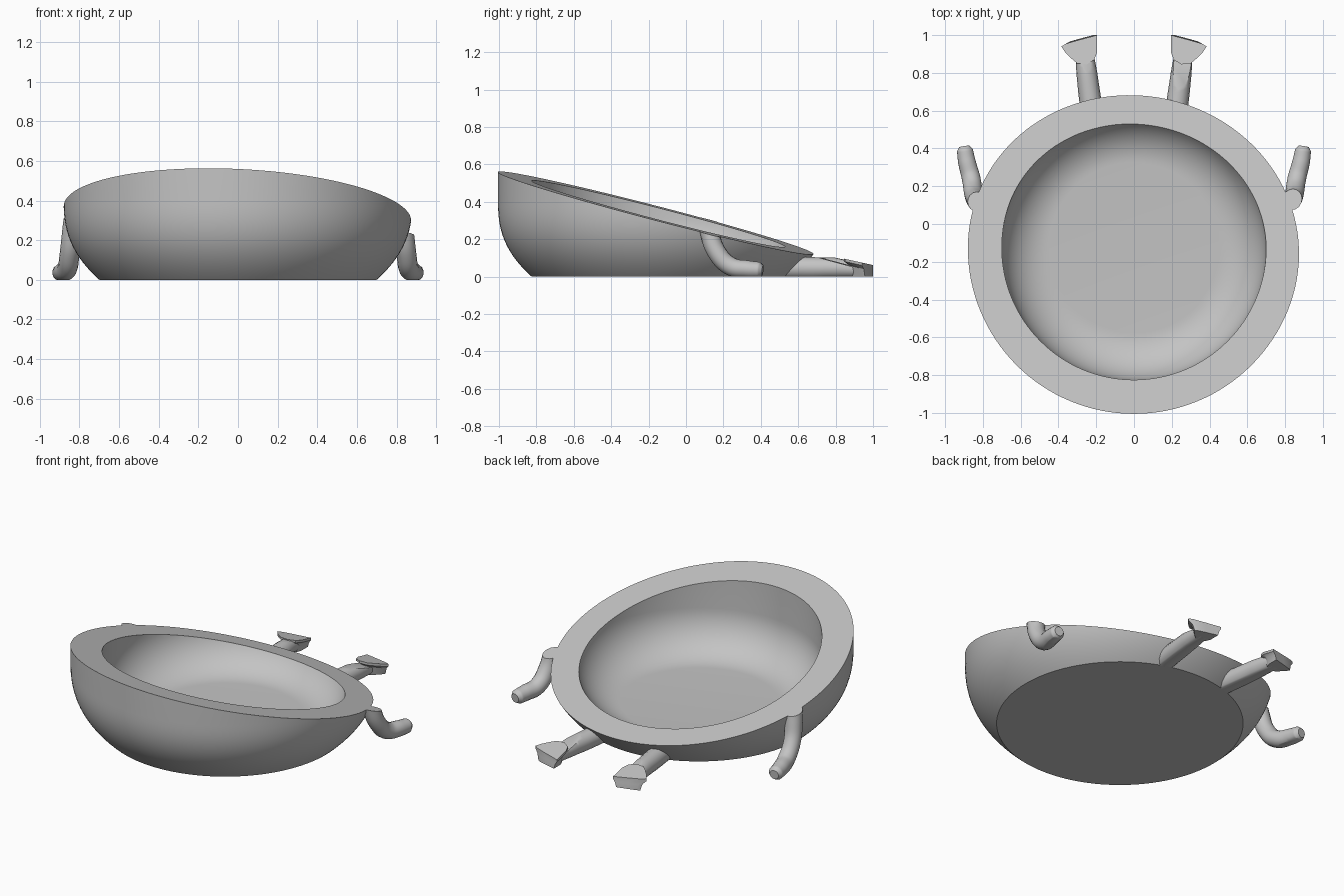
import bpy, bmesh, math
from mathutils import Vector

cube = bpy.data.objects.get("Cube")
if cube:
    bpy.data.objects.remove(cube, do_unlink=True)

grey = bpy.data.materials.new("plain grey")
grey.use_nodes = True
grey.diffuse_color = (0.55, 0.55, 0.55, 1)
grey.node_tree.nodes["Principled BSDF"].inputs["Base Color"].default_value = (0.55, 0.55, 0.55, 1)

# Tilted rim plane: z = 0.298 - 0.045 x - 0.26 y
RIM_POINT = Vector((0, 0, 0.298))
RIM_NORMAL = Vector((0.045, 0.26, 1)).normalized()
CENTRE_Y = -0.125


def cut(bm, point, normal):
    """Remove everything on the normal side and return the new cut edges."""
    res = bmesh.ops.bisect_plane(bm, geom=bm.verts[:] + bm.edges[:] + bm.faces[:], dist=1e-5,
                                 plane_co=point, plane_no=normal, clear_outer=True)
    return [g for g in res["geom_cut"] if isinstance(g, bmesh.types.BMEdge)]


def finish(bm, name, angle=30):
    bmesh.ops.recalc_face_normals(bm, faces=bm.faces[:])
    me = bpy.data.meshes.new(name)
    bm.to_mesh(me)
    bm.free()
    me.materials.append(grey)
    ob = bpy.data.objects.new(name, me)
    bpy.context.scene.collection.objects.link(ob)
    bpy.ops.object.select_all(action='DESELECT')
    ob.select_set(True)
    bpy.context.view_layer.objects.active = ob
    bpy.ops.object.shade_smooth_by_angle(angle=math.radians(angle))
    return ob


def loft(bm, rings):
    """Join rings of points with quads and cap both ends."""
    loops = [[bm.verts.new(p) for p in ring] for ring in rings]
    n = len(loops[0])
    for a, b in zip(loops, loops[1:]):
        for i in range(n):
            j = (i + 1) % n
            bm.faces.new((a[i], a[j], b[j], b[i]))
    bm.faces.new(loops[0][::-1])
    bm.faces.new(loops[-1])


def tube(name, points, radii):
    """Smooth bevelled spline, trimmed by the rim plane and the ground."""
    cu = bpy.data.curves.new(name, 'CURVE')
    cu.dimensions = '3D'
    cu.bevel_depth = 1.0
    cu.bevel_resolution = 6
    cu.use_fill_caps = True
    sp = cu.splines.new('BEZIER')
    sp.bezier_points.add(len(points) - 1)
    sp.resolution_u = 8
    for bp, p, r in zip(sp.bezier_points, points, radii):
        bp.co = p
        bp.radius = r
        bp.handle_left_type = bp.handle_right_type = 'AUTO'
    tmp = bpy.data.objects.new(name + "_path", cu)
    bpy.context.scene.collection.objects.link(tmp)
    me = bpy.data.meshes.new_from_object(tmp.evaluated_get(bpy.context.evaluated_depsgraph_get()))
    bpy.data.objects.remove(tmp, do_unlink=True)
    bm = bmesh.new()
    bm.from_mesh(me)
    bpy.data.meshes.remove(me)
    bmesh.ops.remove_doubles(bm, verts=bm.verts[:], dist=1e-5)
    for point, normal in ((RIM_POINT, RIM_NORMAL), (Vector((0, 0, 0)), Vector((0, 0, -1)))):
        edges = cut(bm, point, normal)
        if edges:
            bmesh.ops.edgeloop_fill(bm, edges=edges)
    return finish(bm, name, 45)


# Bowl: round outer wall and rounded hollow, sliced by the tilted rim plane
outer = []
for i in range(17):
    z = 0.4 * (i / 16) ** 1.3
    outer.append((0.70 + 0.18 * (1 - (1 - z / 0.4) ** 2.5), z))
outer.append((0.88, 0.75))
inner = [(0.70, 0.75)]
for i in range(16, -1, -1):
    a = math.pi / 2 * i / 16
    inner.append((0.45 + 0.25 * math.sin(a), 0.05 + 0.26 * (1 - math.cos(a))))
SEG = 128
bm = bmesh.new()
loft(bm, [[(r * math.cos(t), CENTRE_Y + r * math.sin(t), z)
           for t in (2 * math.pi * k / SEG for k in range(SEG))] for r, z in outer + inner])
rim_edges = cut(bm, RIM_POINT, RIM_NORMAL)
bmesh.ops.bridge_loops(bm, edges=rim_edges)
finish(bm, "bowl")

# Limbs, one set on each side
FOOT = [(0.195, 1.0), (0.29, 0.975), (0.36, 0.955), (0.385, 0.94), (0.365, 0.91), (0.33, 0.875),
        (0.30, 0.85), (0.25, 0.845), (0.21, 0.87), (0.195, 0.91)]
for s, side in ((1, "left"), (-1, "right")):
    # Arm: drops from the rim and bends outward along the ground
    tube(side + "_arm",
         [(s * 0.82, 0.11, 0.40), (s * 0.835, 0.125, 0.25), (s * 0.85, 0.165, 0.13),
          (s * 0.862, 0.24, 0.055), (s * 0.885, 0.33, 0.04), (s * 0.895, 0.39, 0.036),
          (s * 0.898, 0.41, 0.034)],
         [0.05, 0.052, 0.05, 0.05, 0.047, 0.043, 0.028])
    # Leg: straight tube lying on the ground
    tube(side + "_leg",
         [(s * 0.215, 0.53, 0.048), (s * 0.235, 0.68, 0.046), (s * 0.25, 0.80, 0.046), (s * 0.265, 0.93, 0.04)],
         [0.06, 0.058, 0.055, 0.045])
    # Foot: flared block with a sloping flat sole
    bm = bmesh.new()
    rings = []
    for scale, drop in ((0.72, None), (0.82, 0.035), (1.0, 0.015), (1.0, 0.0)):
        ring = []
        for x, y in FOOT:
            top = 0.095 - 0.22 * (y - 0.85)
            ring.append((s * (0.27 + (x - 0.27) * scale), 1.0 + (y - 1.0) * scale,
                         0.0 if drop is None else top - drop))
        rings.append(ring)
    loft(bm, rings)
    finish(bm, side + "_foot")
